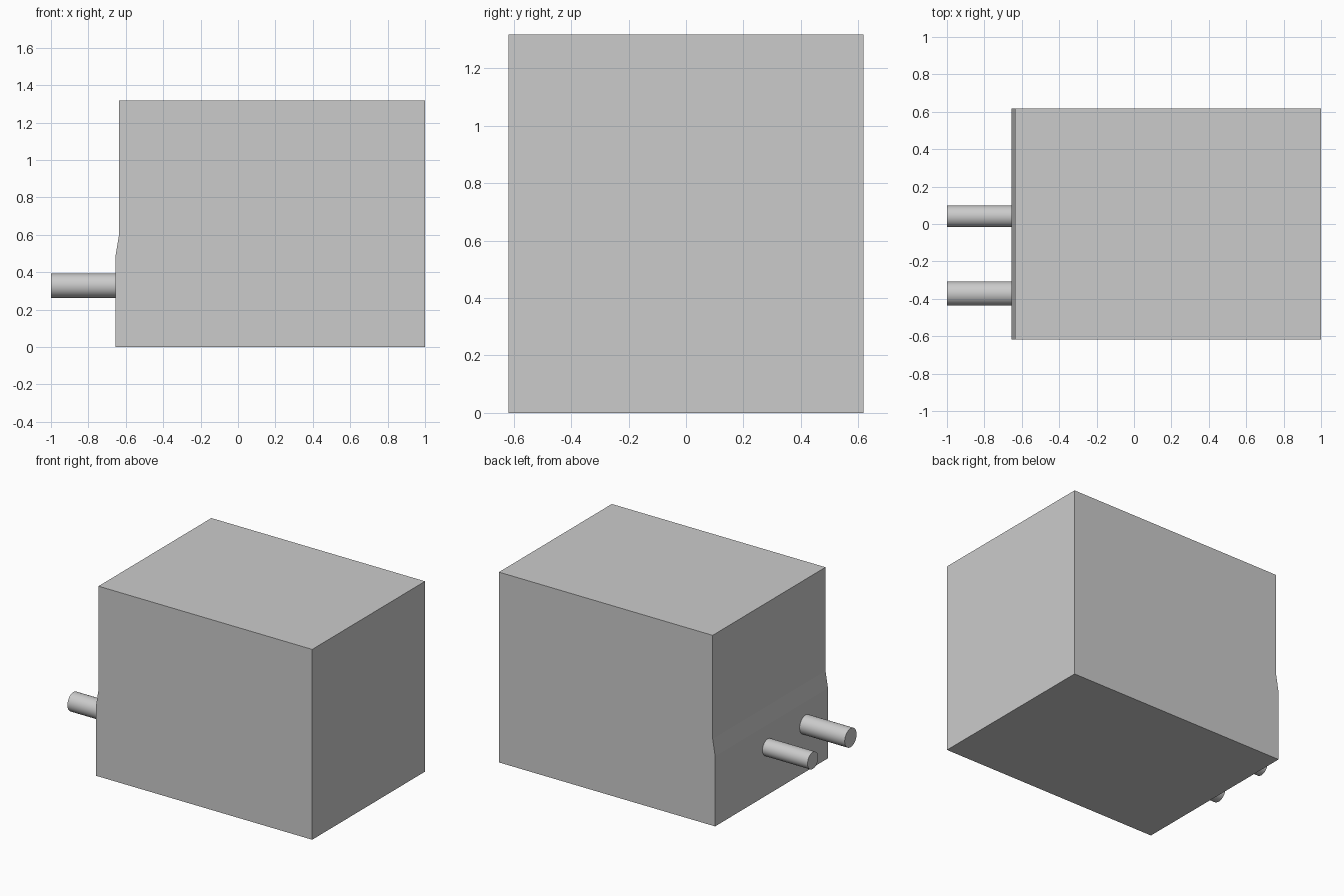
import bpy, bmesh, math
from mathutils import Matrix

if "Cube" in bpy.data.objects:
    bpy.data.objects.remove(bpy.data.objects["Cube"])

grey = bpy.data.materials.new("light grey")
grey.diffuse_color = (0.6, 0.6, 0.6, 1)
grey.use_nodes = True
grey.node_tree.nodes["Principled BSDF"].inputs["Base Color"].default_value = grey.diffuse_color


def add_object(name, bm):
    bmesh.ops.recalc_face_normals(bm, faces=bm.faces[:])
    mesh = bpy.data.meshes.new(name)
    bm.to_mesh(mesh)
    bm.free()
    mesh.materials.append(grey)
    obj = bpy.data.objects.new(name, mesh)
    bpy.context.collection.objects.link(obj)
    return obj


# Housing: side profile with a slight step on the left, extruded along y
HALF_Y = 0.617
profile = [(-0.655, 0), (1, 0), (1, 1.317), (-0.636, 1.317), (-0.636, 0.60), (-0.655, 0.485)]
bm = bmesh.new()
face = bm.faces.new([bm.verts.new((x, -HALF_Y, z)) for x, z in profile])
ext = bmesh.ops.extrude_face_region(bm, geom=[face])
bmesh.ops.translate(bm, vec=(0, 2 * HALF_Y, 0),
                    verts=[v for v in ext["geom"] if isinstance(v, bmesh.types.BMVert)])
add_object("housing", bm)


# Two pipe stubs on the left side
def pipe(name, y, radius, x0=-1.0, x1=-0.645, z=0.328):
    bm = bmesh.new()
    matrix = Matrix.Translation(((x0 + x1) / 2, y, z)) @ Matrix.Rotation(math.pi / 2, 4, 'Y')
    bmesh.ops.create_cone(bm, cap_ends=True, segments=48, radius1=radius, radius2=radius,
                          depth=x1 - x0, matrix=matrix)
    for f in bm.faces:
        f.smooth = len(f.verts) == 4
    for e in bm.edges:
        e.smooth = all(len(f.verts) == 4 for f in e.link_faces)
    add_object(name, bm)


pipe("small_pipe", 0.041, 0.058)
pipe("large_pipe", -0.372, 0.065)
